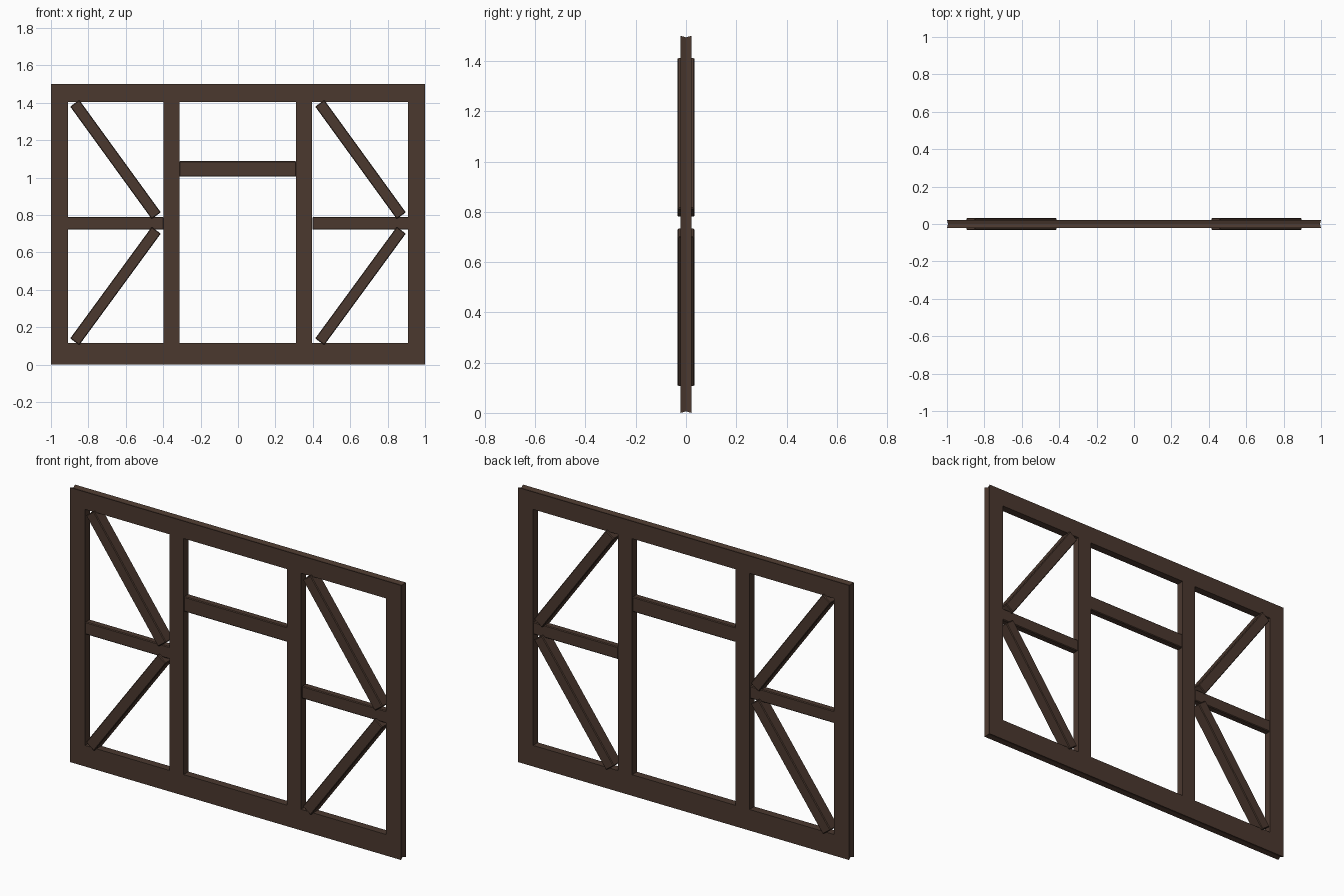
import bpy, bmesh, math
from mathutils import Matrix, Vector

if "Cube" in bpy.data.objects:
    bpy.data.objects.remove(bpy.data.objects["Cube"])

wood = bpy.data.materials.new("dark_wood")
wood.diffuse_color = (0.07, 0.04, 0.028, 1)
wood.use_nodes = True
wood.node_tree.nodes["Principled BSDF"].inputs["Base Color"].default_value = wood.diffuse_color


def beam(name, a, b, width, half_depth, bevel=0.004, grooves=()):
    """Square timber from a to b in the xz plane; grooves lists outer faces with a shallow V."""
    a, b = Vector((a[0], 0, a[1])), Vector((b[0], 0, b[1]))
    d = b - a
    bm = bmesh.new()
    bmesh.ops.create_cube(bm, size=1)
    bmesh.ops.scale(bm, verts=bm.verts, vec=(d.length, 2 * half_depth, width))
    bmesh.ops.rotate(bm, verts=bm.verts, matrix=Matrix.Rotation(-math.atan2(d.z, d.x), 3, 'Y'))
    bmesh.ops.translate(bm, verts=bm.verts, vec=(a + b) / 2)
    if grooves:
        bmesh.ops.bisect_plane(bm, geom=bm.verts[:] + bm.edges[:] + bm.faces[:],
                               plane_co=(0, 0, 0), plane_no=(0, 1, 0))
        for v in bm.verts:
            if abs(v.co.y) < 1e-5:
                for axis, level, shift in grooves:
                    if abs(v.co[axis] - level) < 1e-4:
                        v.co[axis] += shift
    me = bpy.data.meshes.new(name)
    bm.to_mesh(me)
    bm.free()
    me.materials.append(wood)
    ob = bpy.data.objects.new(name, me)
    bpy.context.collection.objects.link(ob)
    if bevel:
        m = ob.modifiers.new("edge", 'BEVEL')
        m.width, m.segments = bevel, 1
    return ob


G = 0.006   # groove depth on the outer faces
D = 0.021   # half depth of the frame
left, right = (0, -1, G), (0, 1, -G)

# Sill and top plate
beam("bottom_plate", (-1, 0.0575), (1, 0.0575), 0.115, D, 0, [left, right, (2, 0, G)])
beam("top_plate", (-1, 1.4525), (1, 1.4525), 0.095, D, 0, [left, right, (2, 1.5, -G)])

# Posts
beam("left_post", (-0.955, 0.115), (-0.955, 1.405), 0.09, D, 0, [left])
beam("right_post", (0.955, 0.115), (0.955, 1.405), 0.09, D, 0, [right])
for side, x in (("left", -0.356), ("right", 0.353)):
    beam(side + "_door_post", (x, 0.115), (x, 1.405), 0.084, D, 0)

# Door lintel
beam("door_lintel", (-0.315, 1.046), (0.312, 1.046), 0.082, D - 0.002)

# Side panels: a middle rail and two diagonal braces each
for side, x in (("left", -0.655), ("right", 0.655)):
    beam(side + "_middle_rail", (x - 0.257, 0.755), (x + 0.257, 0.755), 0.068, D - 0.002)
    beam(side + "_upper_brace", (x - 0.218, 1.397), (x + 0.218, 0.796), 0.06, 0.033)
    beam(side + "_lower_brace", (x - 0.218, 0.122), (x + 0.218, 0.718), 0.06, 0.033)
